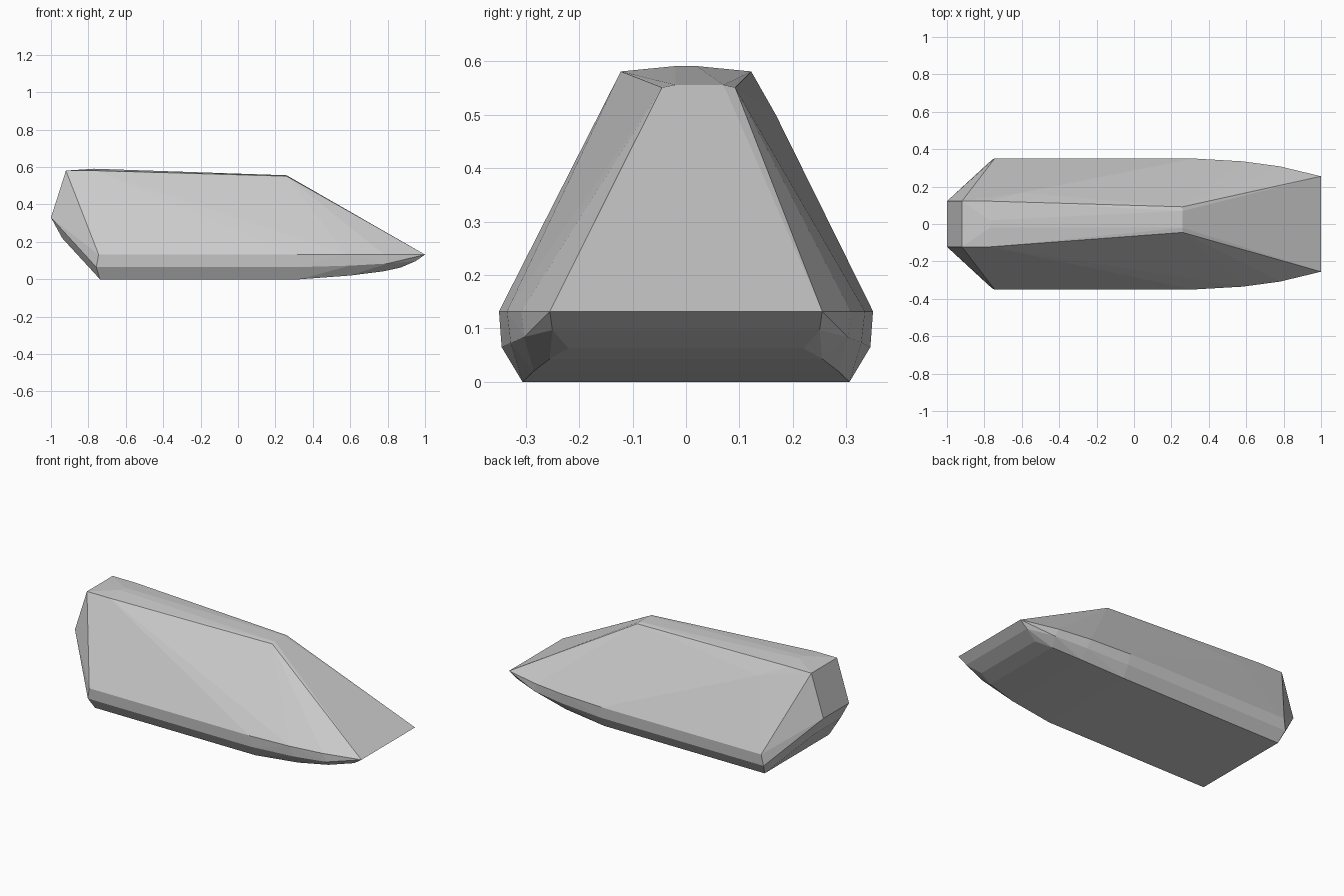
import bpy, bmesh

if "Cube" in bpy.data.objects:
    bpy.data.objects.remove(bpy.data.objects["Cube"])

# Key points mirrored across y: (x, half width, z)
deck_edge = [(-0.745, 0.35, 0.132), (0.32, 0.35, 0.132), (0.58, 0.335, 0.132),
             (0.78, 0.308, 0.132), (1.0, 0.255, 0.132)]
side_crease = [(-0.758, 0.345, 0.065), (0.33, 0.345, 0.065),
               (0.60, 0.328, 0.073), (0.80, 0.303, 0.084)]
keel = [(-0.738, 0.306, 0.0), (0.33, 0.306, 0.0), (0.60, 0.285, 0.02),
        (0.78, 0.255, 0.043), (0.87, 0.22, 0.063), (0.95, 0.25, 0.097)]
stern = [(-1.0, 0.122, 0.33), (-0.94, 0.122, 0.22), (-0.92, 0.122, 0.581)]
roof_rear = [(-0.77, 0.122, 0.581), (-0.77, 0.02, 0.591)]

# The front of the roof is slightly off centre: (x, y, z)
roof_front = [(0.26, -0.045, 0.551), (0.26, -0.02, 0.556),
              (0.26, 0.07, 0.556), (0.26, 0.092, 0.551)]
side_bulge = [(-0.6, 0.168, 0.50)]


def convex_part(name, points):
    bm = bmesh.new()
    for p in points:
        bm.verts.new(p)
    res = bmesh.ops.convex_hull(bm, input=bm.verts[:])
    loose = {g for g in res["geom_interior"] + res["geom_unused"]
             if isinstance(g, bmesh.types.BMVert)}
    bmesh.ops.delete(bm, geom=list(loose), context='VERTS')
    bmesh.ops.dissolve_limit(bm, angle_limit=0.01, verts=bm.verts[:], edges=bm.edges[:])
    bmesh.ops.recalc_face_normals(bm, faces=bm.faces[:])
    mesh = bpy.data.meshes.new(name)
    bm.to_mesh(mesh)
    bm.free()
    obj = bpy.data.objects.new(name, mesh)
    bpy.context.collection.objects.link(obj)
    return obj


# Faceted closed body spanning all the creases
mirrored = [(x, s * y, z) for x, y, z in deck_edge + side_crease + keel + stern + roof_rear
            for s in (-1, 1)]
convex_part("faceted_body", mirrored + roof_front + side_bulge)
